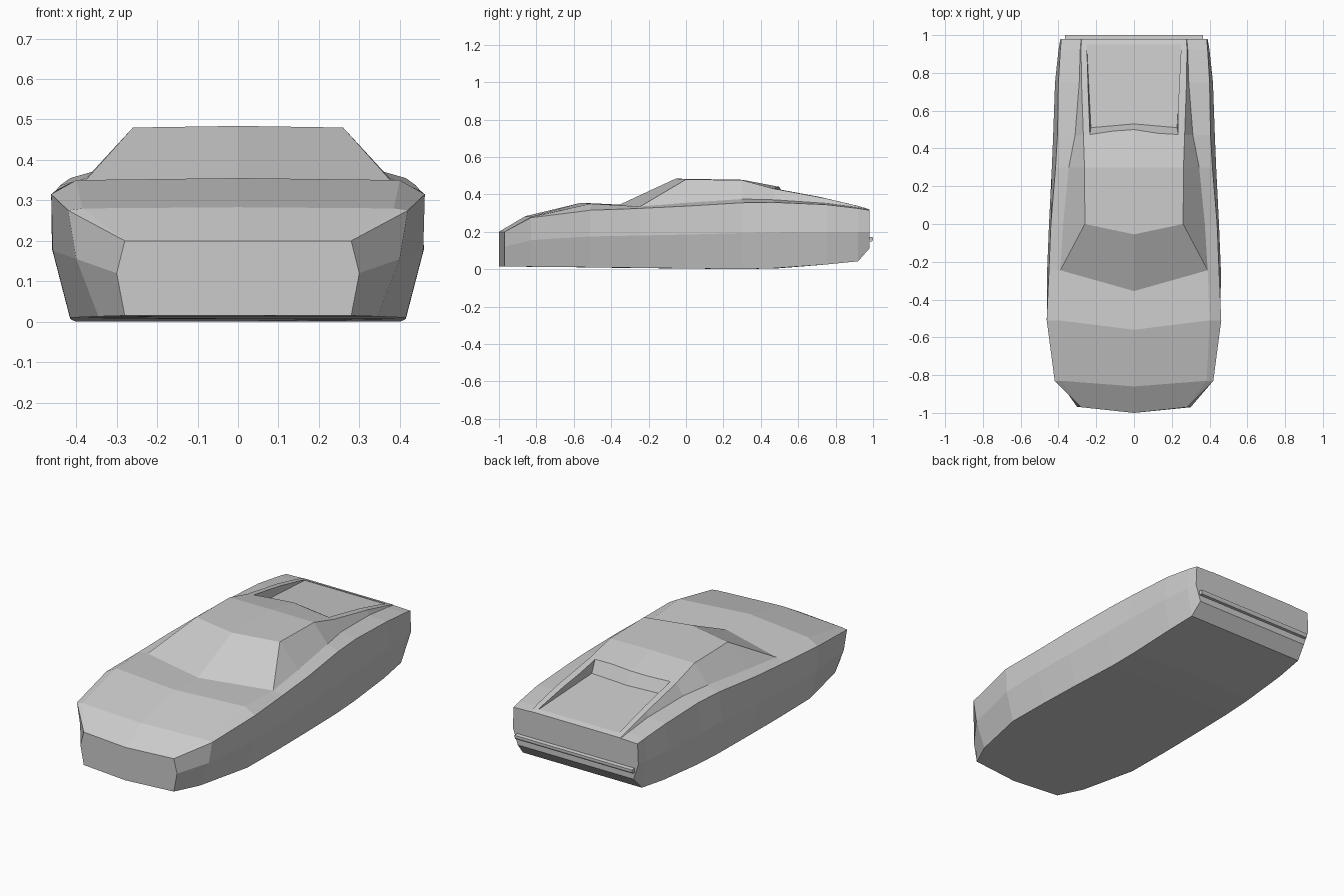
import bpy, bmesh

if "Cube" in bpy.data.objects:
    bpy.data.objects.remove(bpy.data.objects["Cube"])


def make_object(name, bm):
    bmesh.ops.remove_doubles(bm, verts=bm.verts[:], dist=0.0005)
    bmesh.ops.recalc_face_normals(bm, faces=bm.faces[:])
    mesh = bpy.data.meshes.new(name)
    bm.to_mesh(mesh)
    bm.free()
    obj = bpy.data.objects.new(name, mesh)
    bpy.context.collection.objects.link(obj)
    return obj


def loft(name, rings):
    """Skin a list of equal-length closed rings and cap both ends."""
    bm = bmesh.new()
    rows = [[bm.verts.new(p) for p in ring] for ring in rings]
    n = len(rows[0])
    for a, b in zip(rows, rows[1:]):
        for i in range(n):
            j = (i + 1) % n
            bm.faces.new((a[i], a[j], b[j], b[i]))
    bm.faces.new(rows[0])
    bm.faces.new(rows[-1])
    return make_object(name, bm)


def mirrored_ring(half):
    """Half outline from centre to centre, completed on the -x side."""
    return half + [(-x, y, z) for x, y, z in reversed(half[1:-1])]


# Half cross-sections: y, centre offset in y, then (x, z) of
# sill, side crease, shoulder, belt and roof edge, then the centre height
sections = [
    (-0.97, -0.03, [(.28, .015), (.30, .12), (.28, .20), (.28, .20), (.28, .20)], .20),
    (-0.83, -0.03, [(.345, .013), (.40, .155), (.42, .275), (.385, .28), (.385, .28)], .283),
    (-0.51, -0.05, [(.415, .01), (.458, .175), (.462, .315), (.40, .35), (.40, .35)], .355),
    (-0.245, -0.11, [(.415, .007), (.46, .18), (.45, .325), (.39, .335), (.39, .335)], .345),
    (0.0, -0.055, [(.41, .004), (.45, .185), (.44, .337), (.375, .355), (.26, .48)], .484),
    (0.30, 0.0, [(.40, .0), (.435, .193), (.415, .355), (.345, .375), (.262, .476)], .478),
    (0.47, 0.03, [(.395, .005), (.428, .197), (.405, .357), (.312, .371), (.268, .43)], .44),
    (0.75, 0.0, [(.385, .025), (.418, .20), (.40, .345), (.29, .352), (.278, .378)], .38),
    (0.92, 0.0, [(.37, .042), (.40, .20), (.39, .325), (.285, .33), (.28, .338)], .34),
    (0.98, 0.0, [(.36, .11), (.39, .20), (.385, .315), (.28, .318), (.278, .32)], .32),
]
rings = []
for y, dy, pts, top in sections:
    half = [(0, y + dy, pts[0][1])] + [(x, y, z) for x, z in pts] + [(0, y + dy, top)]
    rings.append(mirrored_ring(half))
body = loft("car_body", rings)

# Sunken rear deck between the two buttresses
floor = mirrored_ring([(0, .53, .37), (.228, .51, .368), (.25, .95, .327), (0, .95, .327)])
upper = mirrored_ring([(0, .474, .50), (.24, .434, .50), (.25, .95, .50), (0, .95, .50)])
cutter = loft("rear_deck_cutter", [floor, upper])
cutter.hide_render = True
cut = body.modifiers.new("rear_deck", 'BOOLEAN')
cut.operation = 'DIFFERENCE'
cut.solver = 'EXACT'
cut.object = cutter
bpy.context.view_layer.objects.active = body
bpy.ops.object.modifier_apply(modifier=cut.name)
bpy.data.objects.remove(cutter)

# Rear bumper strip
profile = [(.97, .145), (.995, .148), (1.0, .158), (1.0, .17), (.97, .175)]
loft("rear_bumper", [[(x, y, z) for y, z in profile] for x in (-.365, .365)])
